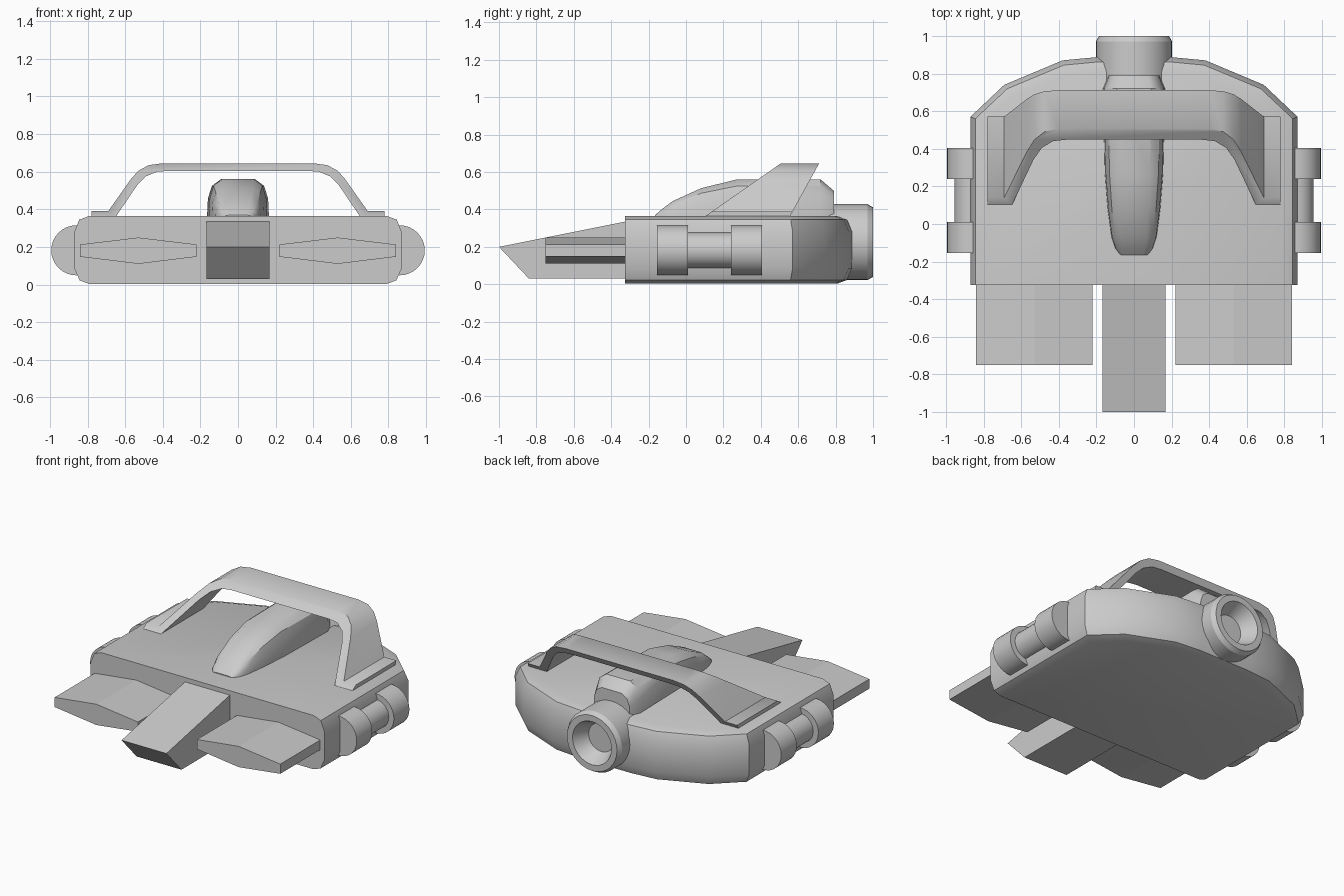
import bpy, bmesh
from math import sin, cos, pi, radians

if "Cube" in bpy.data.objects:
    bpy.data.objects.remove(bpy.data.objects["Cube"])


def loft(name, rings, smooth=0):
    """Skin closed rings of equal length and cap both ends."""
    bm = bmesh.new()
    vs = [[bm.verts.new(p) for p in ring] for ring in rings]
    n = len(rings[0])
    for a, b in zip(vs, vs[1:]):
        for i in range(n):
            j = (i + 1) % n
            bm.faces.new((a[i], a[j], b[j], b[i]))
    bm.faces.new(vs[0][::-1])
    bm.faces.new(vs[-1])
    bmesh.ops.recalc_face_normals(bm, faces=bm.faces)
    me = bpy.data.meshes.new(name)
    bm.to_mesh(me)
    bm.free()
    ob = bpy.data.objects.new(name, me)
    bpy.context.collection.objects.link(ob)
    if smooth:
        bpy.ops.object.select_all(action='DESELECT')
        ob.select_set(True)
        bpy.context.view_layer.objects.active = ob
        bpy.ops.object.shade_smooth_by_angle(angle=radians(smooth))
    return ob


def mirrored(half):
    """Complete a half section of (x, other) points across x = 0."""
    return half + [(-x, z) for x, z in reversed(half)]


def circle(cx, y, cz, r, n=32):
    return [(cx + r * cos(2 * pi * i / n), y, cz + r * sin(2 * pi * i / n))
            for i in range(n)]


# Hull: plan outline inset along its normals at each height, flat front
outline = [(.87, -.325, 1, 0), (.87, .57, 1, .4), (.69, .74, .62, .8),
           (.38, .87, .25, .97), (.19, .888, .05, 1)]
levels = [(.003, .08), (.022, .028), (.085, 0), (.28, 0), (.345, .026), (.365, .08)]
loft("hull", [[(x, y, z) for x, y in
               mirrored([(x - d * nx, y - d * ny) for x, y, nx, ny in outline])]
              for z, d in levels], 40)

# Central wedge nose
nose = [(-1, .2), (-.3, .34), (-.3, .03), (-.84, .03)]
loft("nose_wedge", [[(x, y, z) for y, z in nose] for x in (-.167, .167)])

# Front blades and side pods on both sides
blade = [(.22, .213), (.53, .25), (.84, .213), (.84, .148), (.53, .11), (.22, .148)]
pod = [(-.155, .133), (.01, .133), (.01, .095), (.24, .095), (.24, .133), (.405, .133)]
for side, s in (("right", 1), ("left", -1)):
    loft("front_blade_" + side, [[(s * x, y, z) for x, z in blade] for y in (-.75, -.31)])
    loft("side_pod_" + side, [circle(s * .86, y, .182, r) for y, r in pod], 35)

# Canopy hump: sections of (y, half width, top height)
sections = [(-.165, .075, .37), (-.13, .1, .4), (-.07, .12, .445), (.08, .14, .513),
            (.27, .155, .56), (.72, .165, .56), (.79, .135, .50)]
base = .355
loft("canopy", [[(x, y, z) for x, z in
                 mirrored([(w, base), (w * .97, base + .5 * (t - base)),
                           (w * .84, base + .83 * (t - base)), (w * .55, t)])]
                for y, w, t in sections], 35)

# Rear thruster with conical recess
nozzle = [(.76, .203), (.97, .203), (1, .186), (1, .145), (.9, .095)]
loft("thruster", [circle(0, y, .225, r) for y, r in nozzle], 25)

# Swept arch: one band profile cut by two leaning planes
outer = [(.78, .36), (.78, .39), (.69, .39), (.57, .56), (.53, .605), (.475, .635), (.4, .645)]
inner = [(.65, .36), (.535, .53), (.49, .575), (.43, .6), (.36, .605)]
band = outer + [(-x, z) for x, z in outer[::-1]] \
    + [(-x, z) for x, z in inner] + inner[::-1]
loft("roll_arch", [[(x, y0 + (z - .37) * k, z) for x, z in band]
                   for y0, k in ((.112, 1.43), (.56, .55))], 35)
